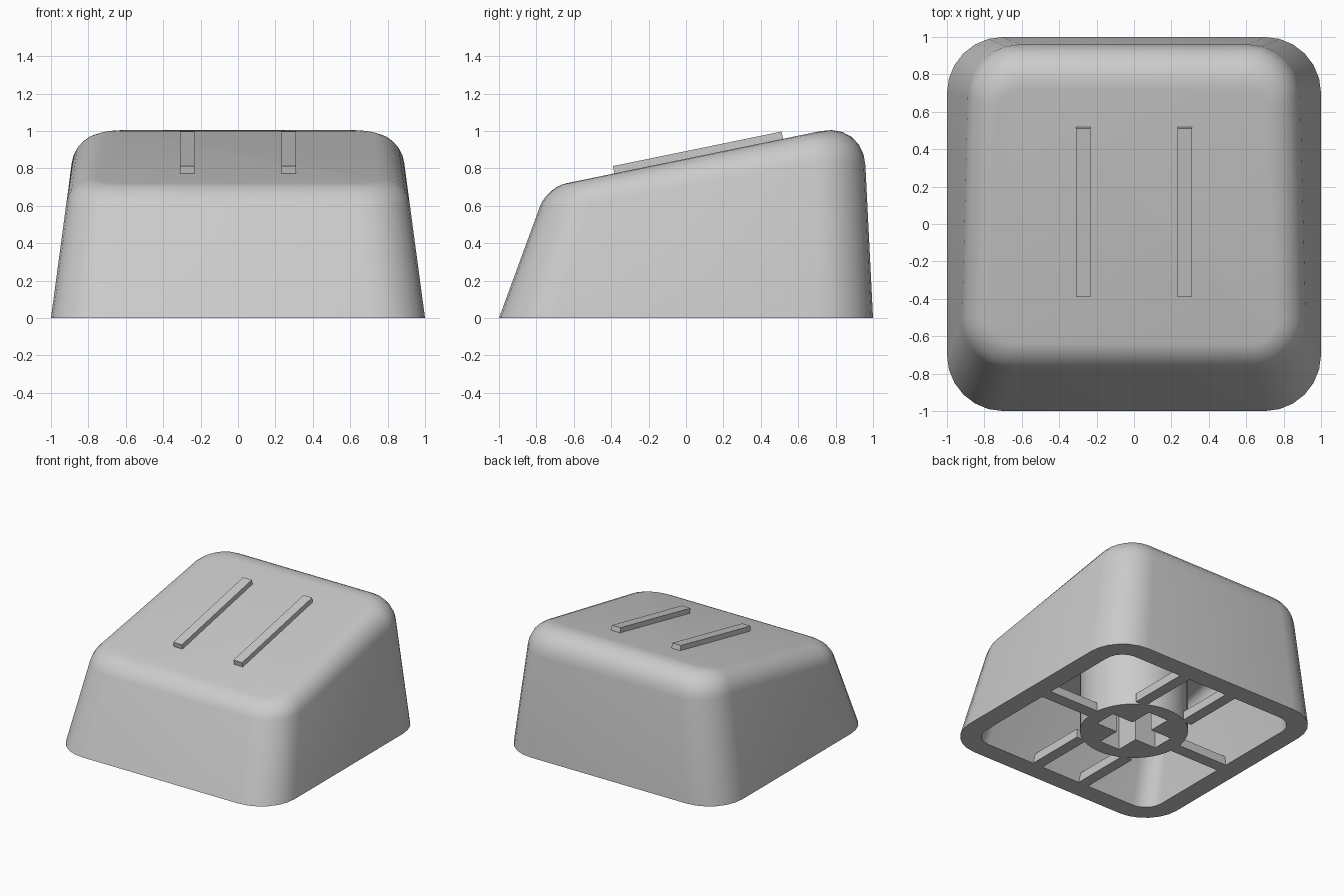
import bpy, bmesh, math
from mathutils import Matrix, Vector

if "Cube" in bpy.data.objects:
    bpy.data.objects.remove(bpy.data.objects["Cube"], do_unlink=True)

grey = bpy.data.materials.new("light_grey_plastic")
grey.use_nodes = True
grey.diffuse_color = (0.6, 0.6, 0.6, 1)
grey.node_tree.nodes["Principled BSDF"].inputs["Base Color"].default_value = grey.diffuse_color

TOP, SLOPE = 0.852, 0.205                  # sloped top plane: z = TOP + SLOPE * y
FRONT, BACK, SIDE = 0.367, 0.05, 0.134     # inward lean of the walls


def finish(bm, name, smooth=False):
    bmesh.ops.recalc_face_normals(bm, faces=bm.faces)
    mesh = bpy.data.meshes.new(name)
    bm.to_mesh(mesh)
    bm.free()
    mesh.materials.append(grey)
    ob = bpy.data.objects.new(name, mesh)
    bpy.context.collection.objects.link(ob)
    if smooth:
        bpy.ops.object.select_all(action='DESELECT')
        ob.select_set(True)
        bpy.context.view_layer.objects.active = ob
        bpy.ops.object.shade_smooth_by_angle(angle=math.radians(30))
    return ob


def box(name, centre, size, tilt=0):
    bm = bmesh.new()
    bmesh.ops.create_cube(bm, size=1)
    bm.transform(Matrix.Translation(centre) @ Matrix.Rotation(tilt, 4, 'X')
                 @ Matrix.Diagonal((*size, 1)))
    return finish(bm, name)


def outline(front, back, half, radius, height, steps=6):
    """Rounded rectangle whose half width and height depend on y."""
    points = []
    for corner in range(4):
        sx = 1 if corner in (0, 3) else -1
        yc = back - radius if corner < 2 else front + radius
        for i in range(steps + 1):
            a = math.pi / 2 * (corner + i / steps)
            y = yc + radius * math.sin(a)
            x = sx * (half(y) - radius) + radius * math.cos(a)
            points.append(Vector((x, y, height(y))))
    return points


def skin(inset, drop, base_radius, edge_radius, top_radius, round_scale):
    """Rings from the base up the wall and over the rounded top edge."""
    t = TOP - drop
    front = (inset - 1 + FRONT * t) / (1 - FRONT * SLOPE)
    back = (1 - inset - BACK * t) / (1 + BACK * SLOPE)

    def height(y):
        return t + SLOPE * y

    def half(y):
        return 1 - inset - SIDE * height(y)

    base = outline(inset - 1, 1 - inset, lambda y: 1 - inset, base_radius, lambda y: 0)
    edge = outline(front, back, half, edge_radius, height)
    top = outline(front + 0.105 * round_scale, back - 0.225 * round_scale,
                  lambda y: half(y) - 0.145 * round_scale, top_radius, height)
    rings = [base]
    steps, weight = 6, 0.75
    for i in range(steps + 1):
        u = i / steps
        ring = []
        for b, c, p in zip(base, edge, top):
            start = c + (b - c).normalized() * (p - c).length
            k0, k1, k2 = (1 - u) ** 2, 2 * u * (1 - u) * weight, u * u
            ring.append((start * k0 + c * k1 + p * k2) / (k0 + k1 + k2))
        rings.append(ring)
    return rings


# Hollow shell: outer skin, base rim and cavity in one loft
bm = bmesh.new()
outer = skin(0, 0, 0.3, 0.27, 0.12, 1)
inner = skin(0.155, 0.17, 0.15, 0.14, 0.09, 0.4)
loops = [[bm.verts.new(p) for p in ring] for ring in outer[::-1] + inner]
for low, high in zip(loops, loops[1:]):
    for i in range(len(low)):
        j = (i + 1) % len(low)
        bm.faces.new((low[i], low[j], high[j], high[i]))
bm.faces.new(loops[0])
bm.faces.new(loops[-1])
finish(bm, "shell", smooth=True)

# Round stem with a cross-shaped socket
bm = bmesh.new()
bmesh.ops.create_cone(bm, cap_ends=True, segments=48, radius1=0.4, radius2=0.4, depth=0.73,
                      matrix=Matrix.Translation((0, 0, 0.365)))
stem = finish(bm, "stem", smooth=True)

arm, reach = 0.09, 0.28
bm = bmesh.new()
cross = []
for q in range(4):
    turn = Matrix.Rotation(q * math.pi / 2, 3, 'Z')
    for x, y in ((reach, -arm), (reach, arm), (arm, arm)):
        cross.append(bm.verts.new(turn @ Vector((x, y, -0.1))))
face = bm.faces.new(cross)
raised = bmesh.ops.extrude_face_region(bm, geom=[face])["geom"]
bmesh.ops.translate(bm, vec=(0, 0, 0.6),
                    verts=[v for v in raised if isinstance(v, bmesh.types.BMVert)])
cutter = finish(bm, "socket_cutter")
cutter.hide_render = True
cutter.hide_viewport = True
cutter.display_type = 'WIRE'
cut = stem.modifiers.new("socket", 'BOOLEAN')
cut.operation = 'DIFFERENCE'
cut.solver = 'EXACT'
cut.object = cutter

# Shallow ribs joining the stem to the walls: pairs front and back, one each side
RIB = 0.07
for s, side in ((1, "left"), (-1, "right")):
    for t, end in ((1, "back"), (-1, "front")):
        box(f"rib_{end}_{side}", (s * 0.22, t * 0.61, RIB / 2), (0.09, 0.54, RIB))
    box(f"rib_{side}", (s * 0.61, 0, RIB / 2), (0.54, 0.1, RIB))

# Two raised bars lying on the sloped top
for s, side in ((1, "left"), (-1, "right")):
    box(f"top_bar_{side}", (s * 0.272, 0.066, TOP + SLOPE * 0.066 + 0.01),
        (0.078, 0.92, 0.06), math.atan(SLOPE))
